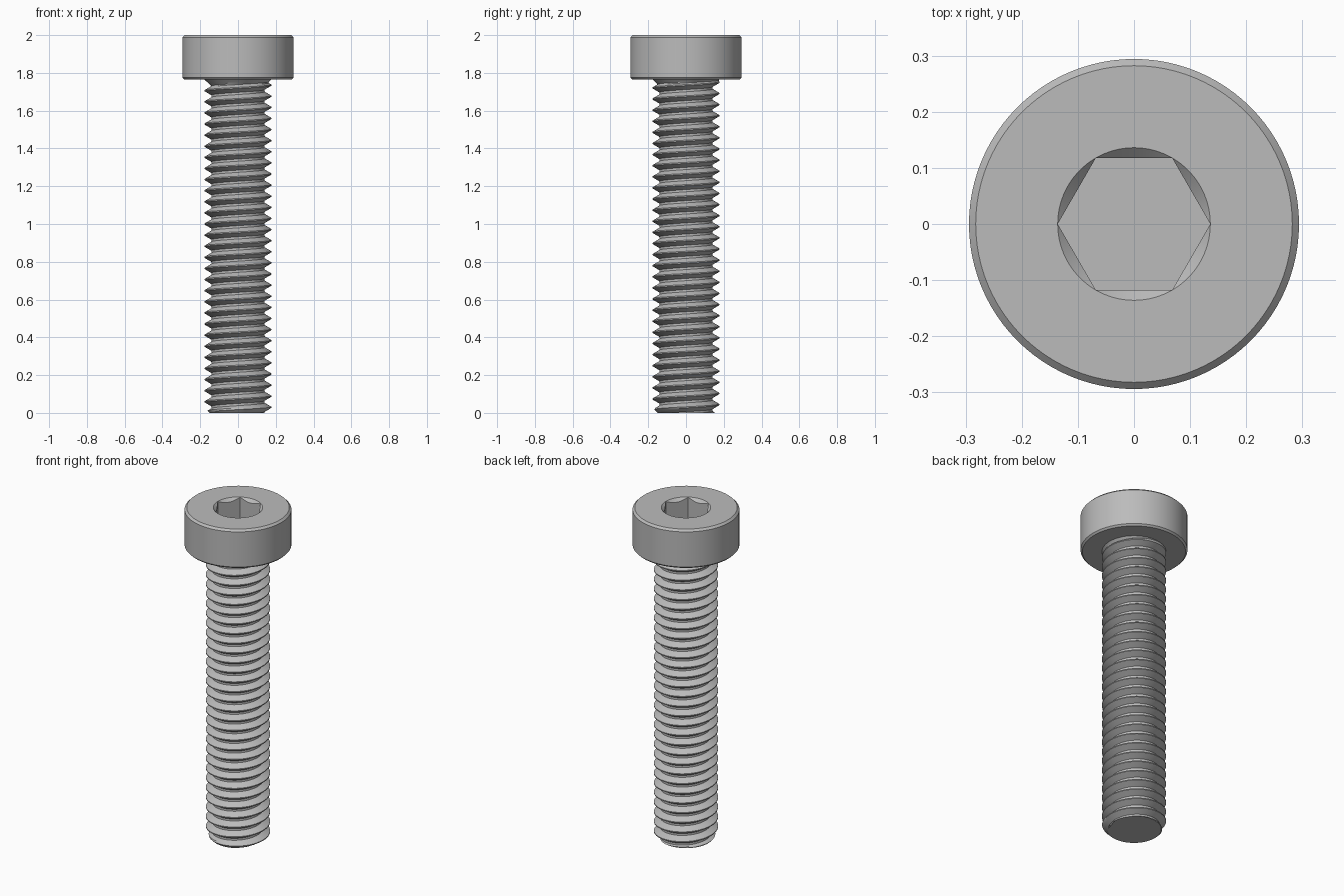
import bpy, bmesh, math

cube = bpy.data.objects.get("Cube")
if cube:
    bpy.data.objects.remove(cube)

SEG = 96                      # steps around the axis
PITCH = 2 / 34                # thread pitch; every size below follows from it
HEAD_R, HEAD_Z = 5 * PITCH, 30 * PITCH
CREST, ROOT = 3 * PITCH, 2.4 * PITCH
SOCKET_R, SOCKET_Z = 0.136, 1.865

steel = bpy.data.materials.new("steel grey")
steel.use_nodes = True
colour = (0.5, 0.5, 0.5, 1)
steel.diffuse_color = colour
steel.node_tree.nodes["Principled BSDF"].inputs["Base Color"].default_value = colour


def finish(name, bm, angle):
    """Clean the mesh, make the object and shade it."""
    bmesh.ops.remove_doubles(bm, verts=bm.verts, dist=1e-5)
    bmesh.ops.recalc_face_normals(bm, faces=bm.faces)
    mesh = bpy.data.meshes.new(name)
    bm.to_mesh(mesh)
    bm.free()
    mesh.materials.append(steel)
    obj = bpy.data.objects.new(name, mesh)
    bpy.context.collection.objects.link(obj)
    bpy.ops.object.select_all(action="DESELECT")
    obj.select_set(True)
    bpy.context.view_layer.objects.active = obj
    bpy.ops.object.shade_smooth_by_angle(angle=math.radians(angle))


def point(r, a, z):
    return (r * math.cos(a), r * math.sin(a), z)


def hexagon(a):
    """Radius of the hexagonal socket at angle a."""
    return SOCKET_R * math.cos(math.pi / 6) / math.cos(a % (math.pi / 3) - math.pi / 6)


# Head: rings from the underside, over the rim and down into the hex socket
def head_rings(a):
    h = hexagon(a)
    return [(CREST * 0.9, HEAD_Z), (HEAD_R - 0.01, HEAD_Z), (HEAD_R, HEAD_Z + 0.01),
            (HEAD_R, 1.988), (HEAD_R - 0.012, 2), (SOCKET_R, 2),
            (h, 2 - (SOCKET_R - h)), (h, SOCKET_Z)]


bm = bmesh.new()
columns = []
for i in range(SEG):
    a = math.tau * i / SEG
    columns.append([bm.verts.new(point(r, a, z)) for r, z in head_rings(a)])
for i in range(SEG):
    left, right = columns[i], columns[(i + 1) % SEG]
    for j in range(len(left) - 1):
        bm.faces.new((left[j], right[j], right[j + 1], left[j + 1]))
bm.faces.new([c[-1] for c in columns])
finish("head", bm, 25)


# Threaded shank: a helical grid, chamfered at the tip and flared under the head
def thread_radius(a, z):
    t = abs((z / PITCH - a / math.tau) % 1 - 0.5) * 2      # 0 on crest, 1 in root
    blend = min(max((t - 0.1) / 0.7, 0), 1)
    r = CREST + (ROOT - CREST) * blend
    r = min(r, 0.15 + z)                                   # tip chamfer
    return max(r, CREST - (HEAD_Z - z))                    # flare into the head


bm = bmesh.new()
PROFILE = (0.1, 0.2, 0.3, 0.45, 0.55, 0.7, 0.8, 0.9)
columns = []
for i in range(SEG + 1):
    a = math.tau * i / SEG
    column = []
    for turn in range(-1, 31):
        for p in PROFILE:
            z = min(max((turn + p + i / SEG) * PITCH, 0), HEAD_Z)
            column.append(bm.verts.new(point(thread_radius(a, z), a, z)))
    columns.append(column)
for left, right in zip(columns, columns[1:]):
    for j in range(len(left) - 1):
        bm.faces.new((left[j], right[j], right[j + 1], left[j + 1]))
bmesh.ops.remove_doubles(bm, verts=bm.verts, dist=1e-5)
tip_edges = [e for e in bm.edges if e.is_boundary and all(v.co.z < 1e-5 for v in e.verts)]
bmesh.ops.contextual_create(bm, geom=tip_edges)
finish("threaded_shank", bm, 30)
